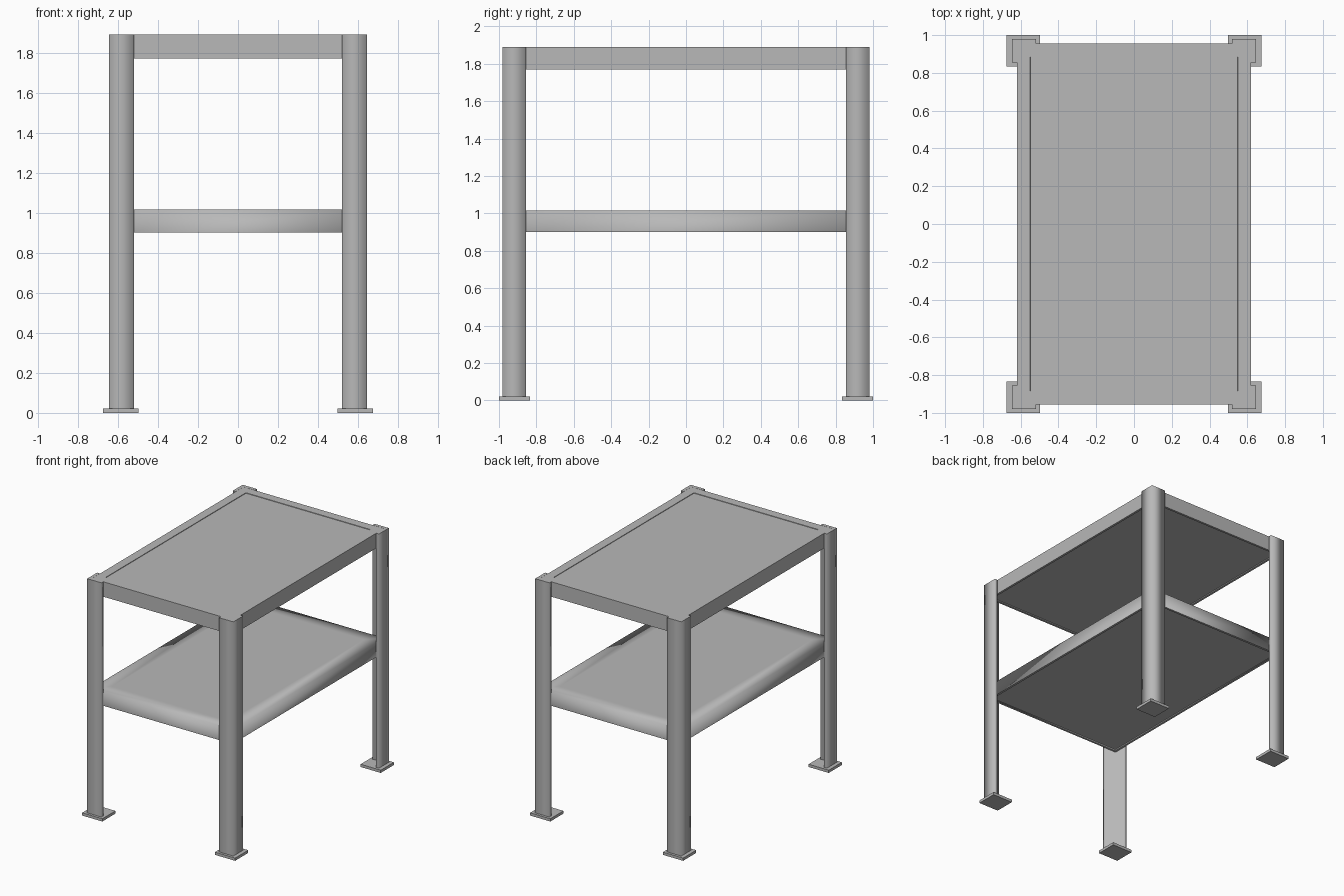
import bpy, bmesh

if "Cube" in bpy.data.objects:
    bpy.data.objects.remove(bpy.data.objects["Cube"])

HX, HY = 0.62, 0.955      # half size of the shelf and top frame
TOP = 1.89

steel = bpy.data.materials.new("grey_steel")
steel.diffuse_color = (0.48, 0.48, 0.48, 1)
steel.use_nodes = True
steel.node_tree.nodes["Principled BSDF"].inputs["Base Color"].default_value = steel.diffuse_color


def finish(name, bm, smooth):
    """Turn bm into an object; smooth is a test deciding which faces are smooth."""
    bmesh.ops.recalc_face_normals(bm, faces=bm.faces)
    bm.normal_update()
    for f in bm.faces:
        f.smooth = smooth(f)
    me = bpy.data.meshes.new(name)
    bm.to_mesh(me)
    bm.free()
    me.materials.append(steel)
    ob = bpy.data.objects.new(name, me)
    bpy.context.collection.objects.link(ob)
    return ob


def extrude(outline, z0, z1):
    bm = bmesh.new()
    face = bm.faces.new([bm.verts.new((x, y, z0)) for x, y in outline])
    ext = bmesh.ops.extrude_face_region(bm, geom=[face])
    verts = [v for v in ext["geom"] if isinstance(v, bmesh.types.BMVert)]
    bmesh.ops.translate(bm, verts=verts, vec=(0, 0, z1 - z0))
    bmesh.ops.recalc_face_normals(bm, faces=bm.faces)
    bm.normal_update()
    return bm


def inset(bm, up, width, depth=0.0):
    """Inset the face looking up (1) or down (-1); depth moves it inward."""
    face = max(bm.faces, key=lambda f: (up * f.normal.z > 0.9) * f.calc_area())
    bmesh.ops.inset_region(bm, faces=[face], thickness=width, depth=-depth)
    bm.normal_update()


def rect(x, y, cx=0, cy=0):
    return [(cx - x, cy - y), (cx + x, cy - y), (cx + x, cy + y), (cx - x, cy + y)]


def flat(f):
    return False


def rounded(f):
    return True


def sides(f):
    return abs(f.normal.z) < 0.9


# Angle-iron legs and foot plates, one per corner
for sx, xn in ((-1, "left"), (1, "right")):
    for sy, yn in ((-1, "front"), (1, "back")):
        ell = [(0.645, 0.98), (0.52, 0.98), (0.52, HY), (HX, HY),
               (HX, 0.855), (0.645, 0.855)]
        finish(f"{yn}_{xn}_leg", extrude([(sx * x, sy * y) for x, y in ell], 0.02, TOP), sides)
        finish(f"{yn}_{xn}_foot", extrude(rect(0.089, 0.0825, sx * 0.586, sy * 0.9175), 0, 0.022), flat)

# Top: rail border with a panel set just below it, shallow lip underneath
bm = extrude(rect(HX, HY), 1.77, TOP - 0.001)
inset(bm, 1, 0.1)
inset(bm, 1, 0.001, 0.004)
inset(bm, -1, 0.025)
inset(bm, -1, 0.001, 0.008)
finish("table_top", bm, flat)

# Lower shelf: soft-edged slab with the same lip underneath
bm = extrude(rect(HX, HY), 0.90, 1.015)
inset(bm, 1, 0.15)
inset(bm, -1, 0.025)
inset(bm, -1, 0.001, 0.008)
finish("lower_shelf", bm, lambda f: f.normal.z > -0.9)
